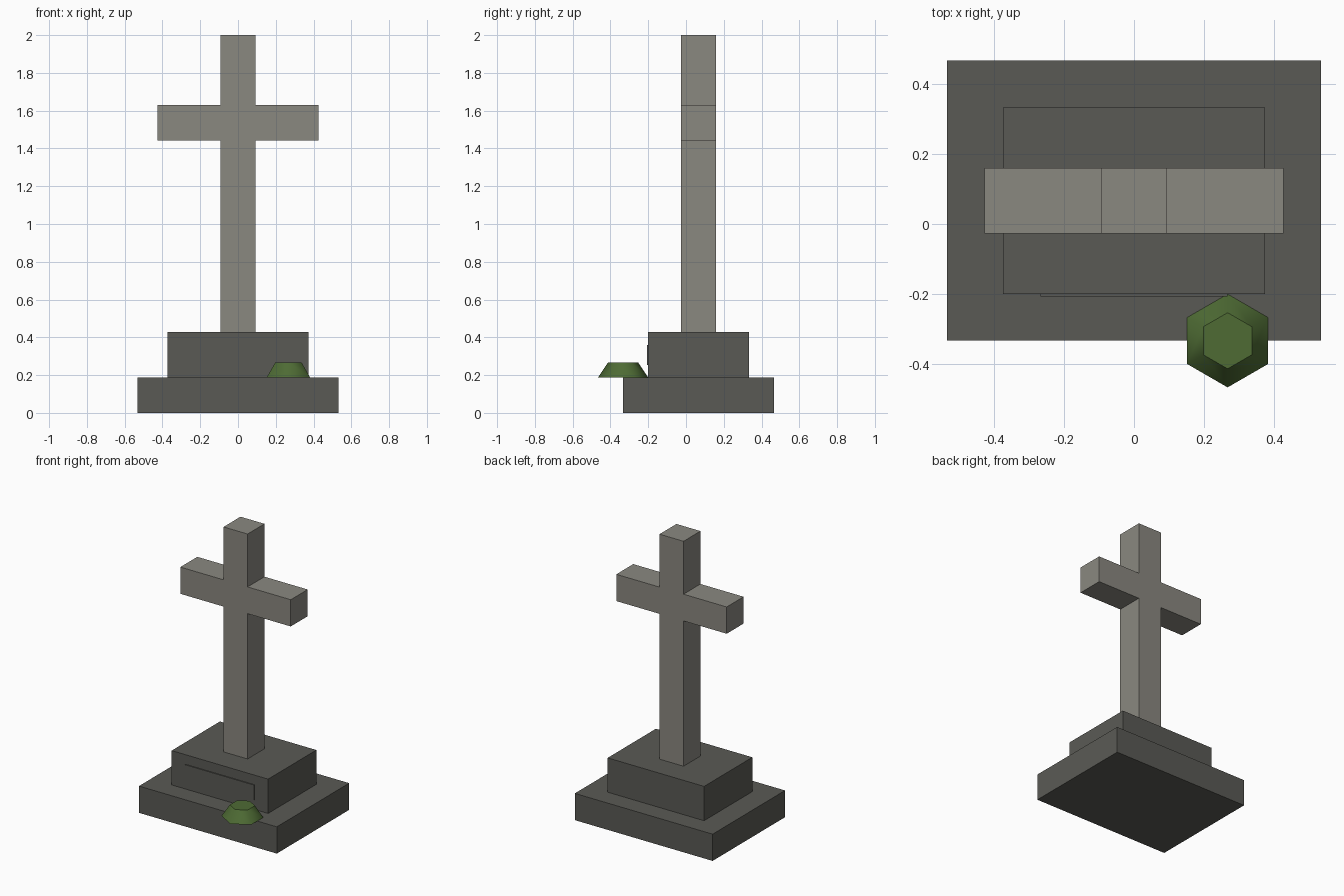
import bpy
import bmesh
from math import radians
from mathutils import Matrix

if "Cube" in bpy.data.objects:
    bpy.data.objects.remove(bpy.data.objects["Cube"], do_unlink=True)


def material(name, *srgb):
    """Flat material from 0-255 display values."""
    linear = [((c / 255 + 0.055) / 1.055) ** 2.4 for c in srgb] + [1.0]
    mat = bpy.data.materials.new(name)
    mat.use_nodes = True
    mat.diffuse_color = linear
    mat.node_tree.nodes["Principled BSDF"].inputs["Base Color"].default_value = linear
    return mat


def add_object(name, bm, mat):
    bmesh.ops.recalc_face_normals(bm, faces=bm.faces)
    mesh = bpy.data.meshes.new(name)
    bm.to_mesh(mesh)
    bm.free()
    mesh.materials.append(mat)
    obj = bpy.data.objects.new(name, mesh)
    bpy.context.collection.objects.link(obj)
    return obj


def block(name, half_width, y0, y1, z0, z1, mat):
    """Box centred on x = 0."""
    bm = bmesh.new()
    place = (Matrix.Translation((0, (y0 + y1) / 2, (z0 + z1) / 2))
             @ Matrix.Diagonal((2 * half_width, y1 - y0, z1 - z0, 1)))
    bmesh.ops.create_cube(bm, size=1, matrix=place)
    return add_object(name, bm, mat)


light_stone = material("light stone", 138, 136, 128)
dark_stone = material("dark stone", 90, 90, 85)
moss_green = material("moss green", 78, 107, 52)

# Stepped base and the blank plate on its front
block("base_slab", 0.533, -0.333, 0.467, 0, 0.187, dark_stone)
block("plinth", 0.373, -0.2, 0.333, 0.187, 0.427, dark_stone)
block("front_plate", 0.267, -0.207, -0.2, 0.253, 0.36, dark_stone)

# Cross: mirrored half outline, extruded front to back
shaft, arm = 0.093, 0.427
half = [(shaft, 0.427), (shaft, 1.443), (arm, 1.443),
        (arm, 1.63), (shaft, 1.63), (shaft, 2.0)]
outline = half + [(-x, z) for x, z in reversed(half)]
bm = bmesh.new()
face = bm.faces.new([bm.verts.new((x, -0.027, z)) for x, z in outline])
extruded = bmesh.ops.extrude_face_region(bm, geom=[face])
back = [v for v in extruded["geom"] if isinstance(v, bmesh.types.BMVert)]
bmesh.ops.translate(bm, verts=back, vec=(0, 0.187, 0))
add_object("cross", bm, light_stone)

# Six-sided moss clump overhanging the front edge, with a point facing forward
bm = bmesh.new()
bmesh.ops.create_cone(bm, cap_ends=True, segments=6, radius1=0.133, radius2=0.08,
                      depth=0.08)
angle = 0 if any(abs(v.co.x) < 0.001 for v in bm.verts) else radians(30)
bmesh.ops.transform(bm, verts=bm.verts, matrix=Matrix.Translation((0.267, -0.333, 0.227))
                    @ Matrix.Rotation(angle, 4, "Z"))
moss = add_object("moss_clump", bm, moss_green)
bpy.ops.object.select_all(action="DESELECT")
moss.select_set(True)
bpy.context.view_layer.objects.active = moss
bpy.ops.object.shade_smooth_by_angle(angle=radians(55))
